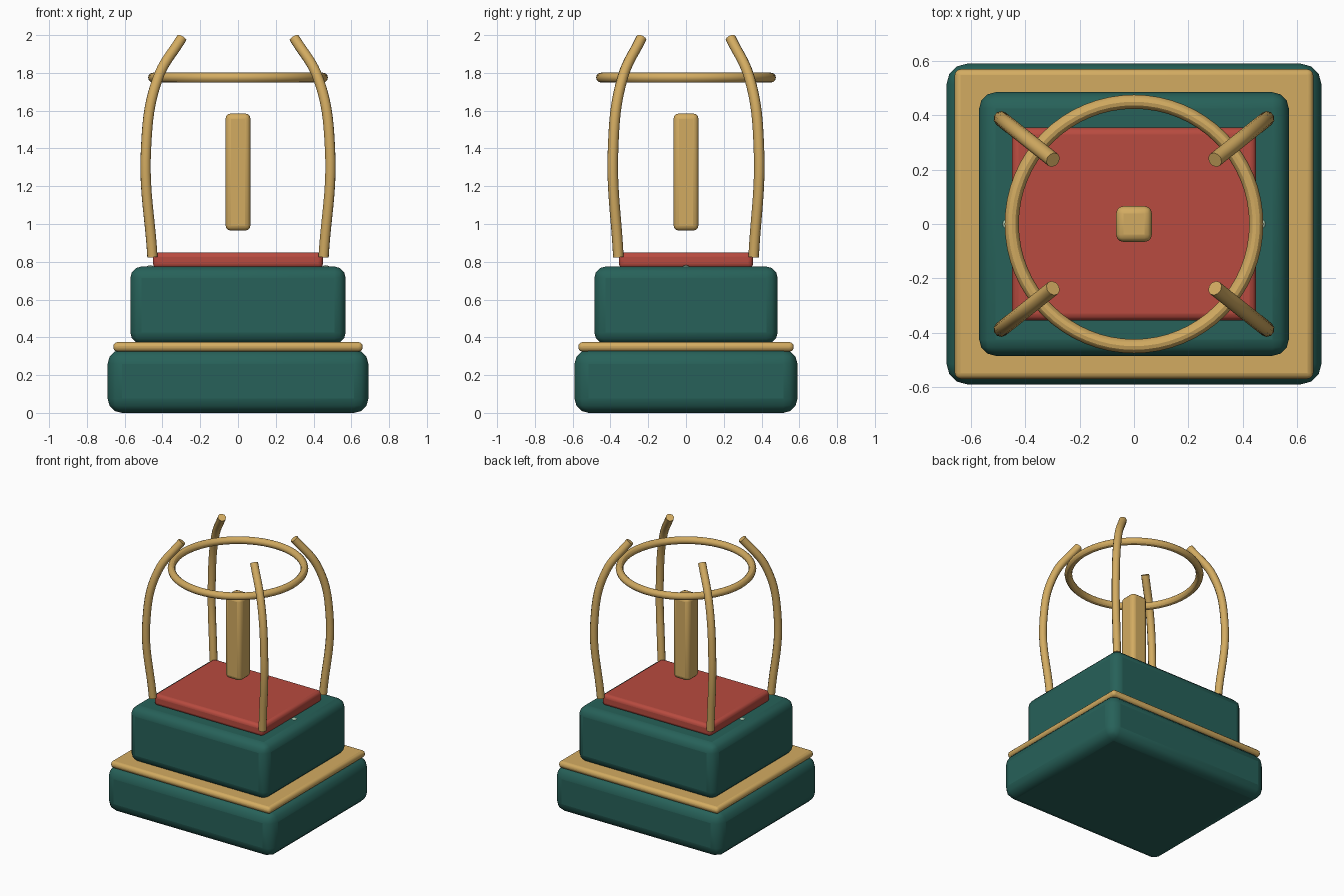
import bpy

if "Cube" in bpy.data.objects:
    bpy.data.objects.remove(bpy.data.objects["Cube"])


def mat(name, col):
    m = bpy.data.materials.new(name)
    m.diffuse_color = (*col, 1)
    m.use_nodes = True
    m.node_tree.nodes["Principled BSDF"].inputs["Base Color"].default_value = m.diffuse_color
    return m


TEAL = mat("teal", (0.02, 0.12, 0.10))
GOLD = mat("gold", (0.65, 0.41, 0.12))
RED = mat("red", (0.48, 0.07, 0.05))
PALE = mat("pale_green", (0.40, 0.60, 0.45))


def finish(ob, name, m):
    ob.name = name
    ob.data.materials.append(m)
    bpy.ops.object.shade_smooth_by_angle()


def slab(name, hx, hy, z0, z1, bevel, m, segs=3):
    bpy.ops.mesh.primitive_cube_add(size=2, location=(0, 0, (z0 + z1) / 2))
    ob = bpy.context.object
    ob.scale = (hx, hy, (z1 - z0) / 2)
    bpy.ops.object.transform_apply(location=False, rotation=False, scale=True)
    b = ob.modifiers.new("bevel", 'BEVEL')
    b.width, b.segments = bevel, segs
    finish(ob, name, m)


# stepped box
slab("lower_base", 0.69, 0.59, 0.0, 0.335, 0.075, TEAL)
slab("trim_plate", 0.66, 0.57, 0.325, 0.375, 0.022, GOLD)
slab("upper_base", 0.57, 0.485, 0.365, 0.775, 0.06, TEAL)
slab("cushion", 0.45, 0.355, 0.765, 0.85, 0.025, RED)

# floating centre post
slab("centre_post", 0.066, 0.066, 0.965, 1.585, 0.028, GOLD)

# top hoop
bpy.ops.mesh.primitive_torus_add(major_radius=0.45, minor_radius=0.026, major_segments=64,
                                 minor_segments=12, location=(0, 0, 1.775))
finish(bpy.context.object, "hoop", GOLD)

# small studs at the cushion sides
for side, s in (("right", 1), ("left", -1)):
    bpy.ops.mesh.primitive_uv_sphere_add(segments=16, ring_count=8, radius=0.03,
                                         location=(s * 0.465, 0, 0.752))
    finish(bpy.context.object, side + "_stud", PALE)

# four curved corner ribs
path = [(0.453, 0.358, 0.825), (0.487, 0.386, 1.40), (0.425, 0.337, 1.77), (0.298, 0.236, 1.985)]
for ny, sy in (("front", -1), ("back", 1)):
    for nx, sx in (("left", -1), ("right", 1)):
        cu = bpy.data.curves.new("rib", 'CURVE')
        cu.dimensions = '3D'
        cu.bevel_depth, cu.bevel_resolution, cu.resolution_u = 0.028, 3, 10
        cu.use_fill_caps = True
        sp = cu.splines.new('BEZIER')
        sp.bezier_points.add(len(path) - 1)
        for p, (x, y, z) in zip(sp.bezier_points, path):
            p.co = (sx * x, sy * y, z)
            p.handle_left_type = p.handle_right_type = 'AUTO'
        ob = bpy.data.objects.new(f"{ny}_{nx}_rib", cu)
        bpy.context.collection.objects.link(ob)
        cu.materials.append(GOLD)
